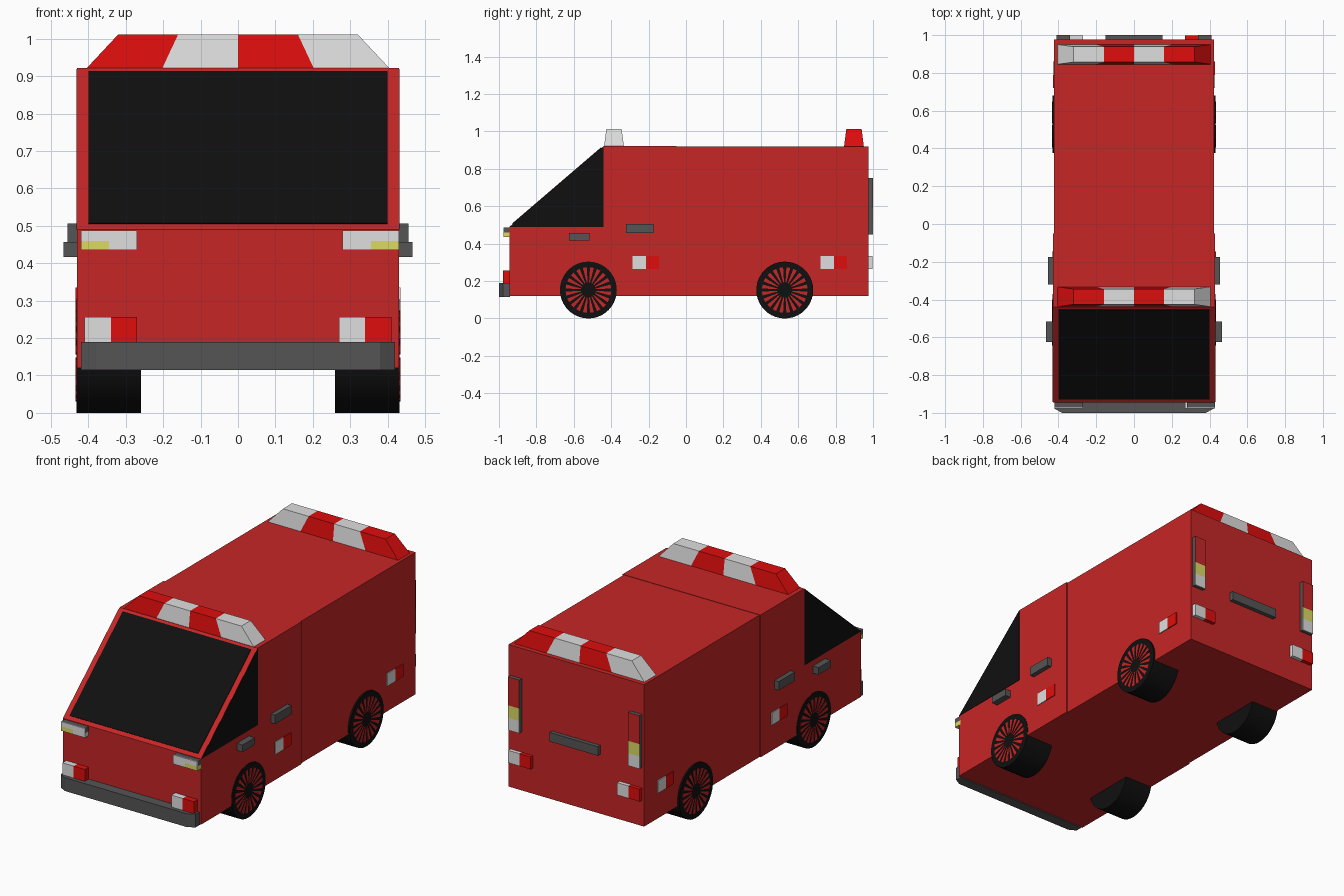
import bpy, bmesh, math

if "Cube" in bpy.data.objects:
    bpy.data.objects.remove(bpy.data.objects["Cube"])

def material(name, r, g, b):
    m = bpy.data.materials.new(name)
    m.diffuse_color = (r, g, b, 1)
    m.use_nodes = True
    m.node_tree.nodes["Principled BSDF"].inputs["Base Color"].default_value = m.diffuse_color
    return m

BODY = material("body_red", 0.57, 0.019, 0.019)
RED = material("lamp_red", 0.74, 0.004, 0.004)
WHITE = material("lamp_white", 0.74, 0.74, 0.74)
YELLOW = material("lamp_yellow", 0.72, 0.70, 0.13)
GREY = material("trim_grey", 0.09, 0.09, 0.09)
BLACK = material("glass_black", 0.005, 0.005, 0.005)

def build(name, verts, faces, mats, idx=None):
    me = bpy.data.meshes.new(name)
    me.from_pydata(verts, [], faces)
    for m in mats:
        me.materials.append(m)
    if idx:
        for p, i in zip(me.polygons, idx):
            p.material_index = i
    bm = bmesh.new()
    bm.from_mesh(me)
    bmesh.ops.recalc_face_normals(bm, faces=bm.faces)
    bm.to_mesh(me)
    bm.free()
    ob = bpy.data.objects.new(name, me)
    bpy.context.collection.objects.link(ob)
    return ob

def extrude(name, a, b, mat):
    """Solid between two matching loops of points."""
    n = len(a)
    faces = [tuple(range(n)), tuple(range(n, 2 * n))]
    faces += [(i, (i + 1) % n, n + (i + 1) % n, n + i) for i in range(n)]
    return build(name, a + b, faces, [mat])

def prism_x(name, yz, x0, x1, mat):
    return extrude(name, [(x0, y, z) for y, z in yz], [(x1, y, z) for y, z in yz], mat)

def box(name, x, y, z, mat):
    return prism_x(name, [(y[0], z[0]), (y[1], z[0]), (y[1], z[1]), (y[0], z[1])], x[0], x[1], mat)

# Body: slightly wider cab with sloped front, and rear box
prism_x("cab", [(-.944, .12), (-.05, .12), (-.05, .922), (-.44, .922), (-.944, .49)], -.43, .43, BODY)
box("rear_box", (-.423, .423), (-.05, .977), (.12, .92), BODY)

# Windshield plate on the slope
def slope(t, off):
    return (-.944 + .504 * t - .651 * off, .49 + .432 * t + .759 * off)
prism_x("windshield", [slope(.035, 0), slope(.975, 0), slope(.975, .004), slope(.035, .004)], -.4, .4, BLACK)

# Front bumper with chamfered corners
plan = [(-.42, -.94), (-.42, -.978), (-.38, -1), (.38, -1), (.42, -.978), (.42, -.94)]
extrude("front_bumper", [(x, y, .115) for x, y in plan], [(x, y, .19) for x, y in plan], GREY)

# Side windows, handles and marker lamps
for s, side in ((1, "right"), (-1, "left")):
    prism_x("side_window_" + side, [(-.942, .49), (-.44, .49), (-.44, .92)], s * .43, s * .432, BLACK)
    box("door_handle_" + side, (s * .42, s * .456), (-.32, -.175), (.456, .506), GREY)
    box("front_handle_" + side, (s * .42, s * .466), (-.625, -.515), (.417, .457), GREY)
    for y, out, part in ((-.215, .434, "front"), (.79, .429, "rear")):
        box(f"{part}_marker_white_{side}", (s * .41, s * out), (y - s * .07, y), (.265, .335), WHITE)
        box(f"{part}_marker_red_{side}", (s * .41, s * out), (y, y + s * .07), (.265, .335), RED)

# Front lamps
for s, side in ((1, "right"), (-1, "left")):
    a, b = (.28, .43) if s > 0 else (-.42, -.27)
    box("headlight_housing_" + side, (a, b), (-.972, -.93), (.46, .487), GREY)
    box("headlight_white_" + side, (a, b), (-.977, -.972), (.46, .487), WHITE)
    mid = b - .075 if s > 0 else a + .075
    inner, outer = (a, b) if s > 0 else (b, a)
    box("headlight_lower_" + side, (inner, mid), (-.977, -.93), (.435, .46), WHITE)
    box("headlight_yellow_" + side, (mid, outer), (-.977, -.93), (.435, .46), YELLOW)
    c = s * .34
    box("front_lamp_white_" + side, (c - .07, c), (-.978, -.94), (.188, .257), WHITE)
    box("front_lamp_red_" + side, (c, c + .07), (-.978, -.94), (.188, .257), RED)

# Rear lamps: upright clusters with coloured lenses, and low lamps
for s, side in ((1, "right"), (-1, "left")):
    c = s * .34
    box("rear_lamp_white_" + side, (c, c + .07), (.97, .998), (.265, .335), WHITE)
    box("rear_lamp_red_" + side, (c - .07, c), (.97, .998), (.265, .335), RED)
    x = (s * .34, s * .41)
    box("tail_housing_" + side, x, (.97, .996), (.45, .75), GREY)
    for z0, z1, m, n in ((.45, .52, WHITE, "white"), (.52, .59, YELLOW, "yellow"), (.59, .75, BODY, "red")):
        box(f"tail_lens_{n}_{side}", x, (.996, 1.0), (z0, z1), m)
box("rear_handle", (-.15, .15), (.97, 1.0), (.455, .506), GREY)

# Roof light bars: tapered, four alternating segments
def light_bar(name, yc, mats):
    verts, faces, idx = [], [], []
    for i in range(5):
        k = (i - 2) / 2
        verts += [(k * .408, yc - .053, .918), (k * .408, yc + .053, .918),
                  (k * .32, yc + .041, 1.012), (k * .32, yc - .041, 1.012)]
    for i in range(4):
        for j in range(4):
            n = (j + 1) % 4
            faces.append((4 * i + j, 4 * i + n, 4 * i + 4 + n, 4 * i + 4 + j))
            idx.append(i % 2)
    faces += [(0, 1, 2, 3), (16, 17, 18, 19)]
    build(name, verts, faces, mats, idx + [0, 1])
light_bar("front_light_bar", -.385, [RED, WHITE])
light_bar("rear_light_bar", .898, [WHITE, RED])

# Wheels: black drums with red gaps between twenty spokes
R, SIDES, SPOKES = .152, 40, 20
def polar(x, cy, r, a):
    return (x, cy + r * math.cos(a), R + r * math.sin(a))
for s, side in ((1, "right"), (-1, "left")):
    for cy, part in ((-.522, "front"), (.528, "rear")):
        rings = [[polar(s * x, cy, R, 2 * math.pi * i / SIDES) for i in range(SIDES)] for x in (.26, .432)]
        wheel = extrude(f"{part}_wheel_{side}", rings[0], rings[1], BLACK)
        bpy.context.view_layer.objects.active = wheel
        wheel.select_set(True)
        bpy.ops.object.shade_smooth_by_angle(angle=math.radians(30))
        wheel.select_set(False)
        verts, faces = [], []
        for i in range(SPOKES):
            a, h = 2 * math.pi * (i + .5) / SPOKES, math.pi / SPOKES
            loop = [(.04, -.35 * h), (.122, -.55 * h), (.122, .55 * h), (.04, .35 * h)]
            b = len(verts)
            for x in (.431, .434):
                verts += [polar(s * x, cy, r, a + d) for r, d in loop]
            faces += [(b, b + 1, b + 2, b + 3), (b + 4, b + 5, b + 6, b + 7)]
            faces += [(b + j, b + (j + 1) % 4, b + 4 + (j + 1) % 4, b + 4 + j) for j in range(4)]
        build(f"{part}_wheel_gaps_{side}", verts, faces, [BODY])
